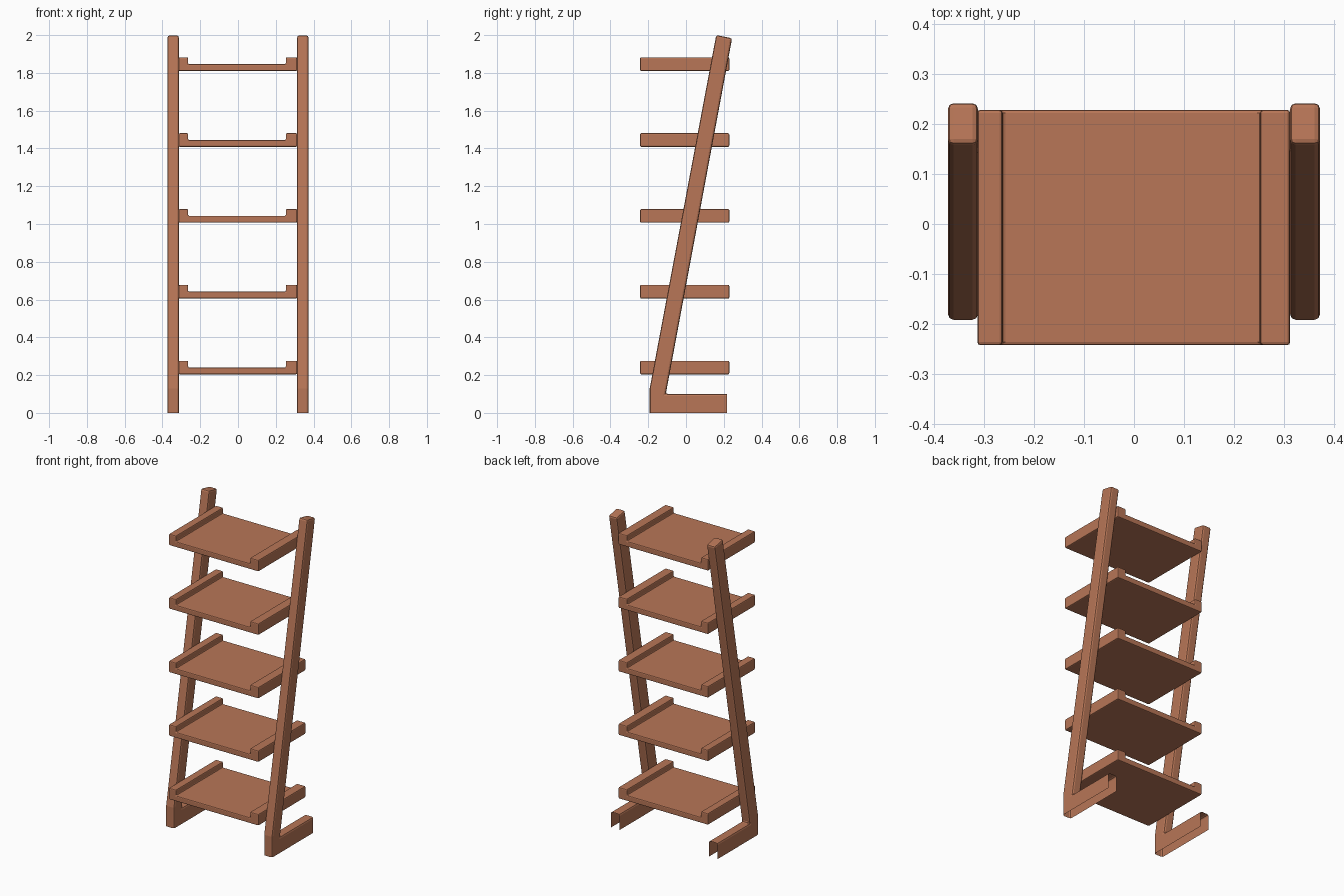
import bpy, bmesh
from mathutils import Vector

if "Cube" in bpy.data.objects:
    bpy.data.objects.remove(bpy.data.objects["Cube"])

wood = bpy.data.materials.new("warm brown wood")
wood.diffuse_color = (0.479, 0.181, 0.095, 1)
wood.use_nodes = True
wood.node_tree.nodes["Principled BSDF"].inputs["Base Color"].default_value = wood.diffuse_color


def extrude_profile(name, points, offset, bevel, is_open=None):
    """Extrude a flat outline along offset, drop open faces, round the edges."""
    bm = bmesh.new()
    face = bm.faces.new([bm.verts.new(p) for p in points])
    out = bmesh.ops.extrude_face_region(bm, geom=[face], use_keep_orig=True)
    moved = [v for v in out["geom"] if isinstance(v, bmesh.types.BMVert)]
    bmesh.ops.translate(bm, verts=moved, vec=Vector(offset))
    bmesh.ops.recalc_face_normals(bm, faces=bm.faces)
    bm.normal_update()
    if is_open:
        bmesh.ops.delete(bm, geom=[f for f in bm.faces if is_open(f)], context='FACES')
    mesh = bpy.data.meshes.new(name)
    bm.to_mesh(mesh)
    bm.free()
    mesh.materials.append(wood)
    obj = bpy.data.objects.new(name, mesh)
    bpy.context.collection.objects.link(obj)
    mod = obj.modifiers.new("rounded edges", 'BEVEL')
    mod.width = bevel
    mod.segments = 2
    mod.limit_method = 'ANGLE'
    mod.angle_limit = 0.5
    return obj


# Leaning side rails with feet: L-shaped outline in the y-z plane
FOOT_BACK = 0.218
rail = [(-0.192, 0), (FOOT_BACK, 0), (FOOT_BACK, 0.1), (-0.107, 0.1),
        (0.244, 1.983), (0.16, 2.0), (-0.192, 0.13)]


def foot_opening(f):
    # the feet are hollow: open underneath and at the back end
    c = f.calc_center_median()
    return c.z < 0.001 or (f.normal.y > 0.99 and abs(c.y - FOOT_BACK) < 0.001)


for name, x in (("left_rail", -0.373), ("right_rail", 0.313)):
    extrude_profile(name, [(x, y, z) for y, z in rail], (0.06, 0, 0), 0.011, foot_opening)

# Shelves: tray outline with a raised lip at each side
tray = [(-0.314, 0), (0.313, 0), (0.313, 0.072), (0.253, 0.072),
        (0.253, 0.036), (-0.264, 0.036), (-0.264, 0.072), (-0.314, 0.072)]
for i in range(5):
    z0 = 0.204 + 0.4015 * i
    extrude_profile(f"shelf_{i + 1}", [(x, -0.243, z0 + z) for x, z in tray],
                    (0, 0.472, 0), 0.006)
